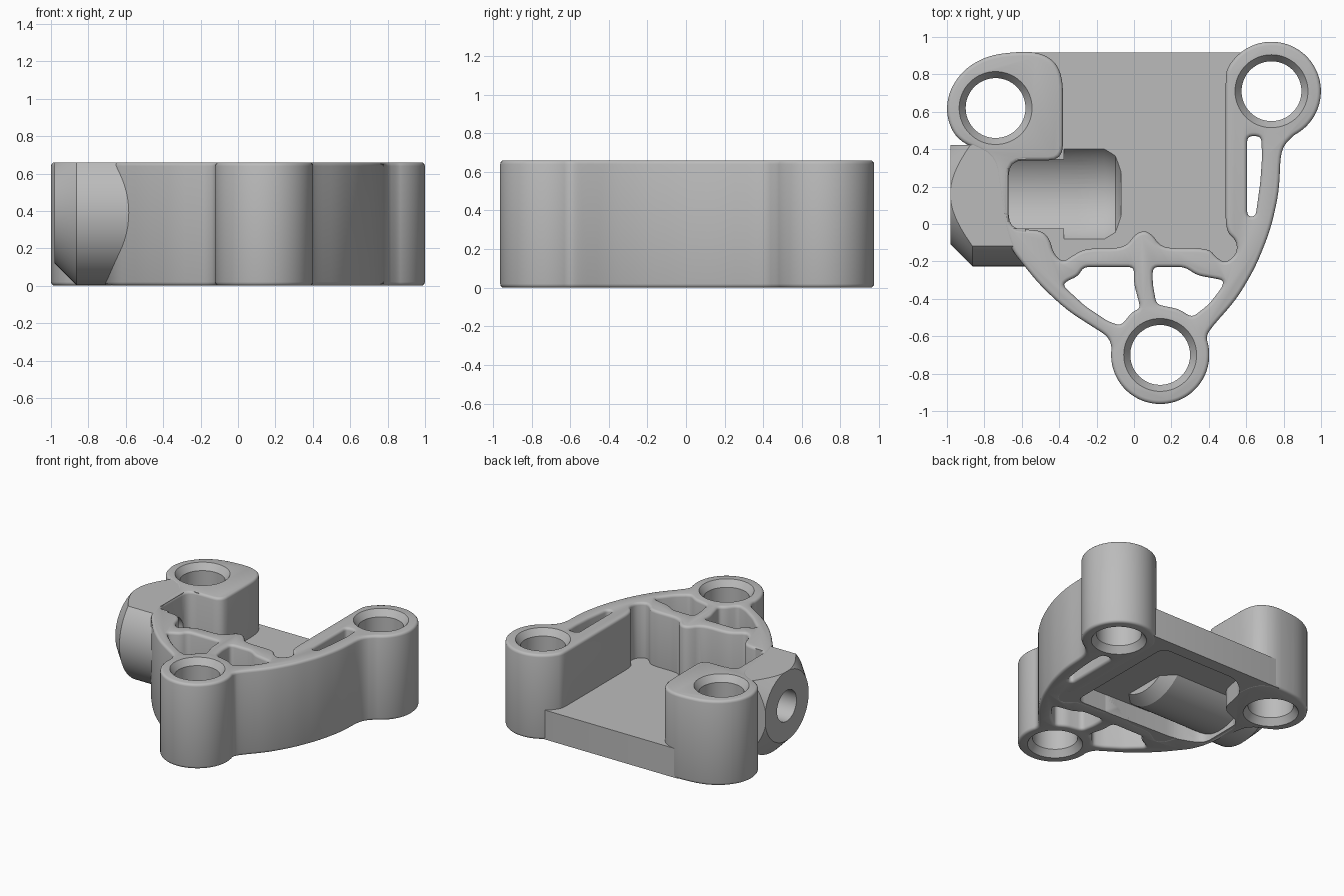
import bpy, bmesh
from math import sin, cos, pi, radians
from mathutils import Vector

HEIGHT, FILLET = 0.66, 0.02
PORT_Y, PORT_Z = 0.16, 0.39          # axis of the side port

old = bpy.data.objects.get("Cube")
if old:
    bpy.data.objects.remove(old, do_unlink=True)

grey = bpy.data.materials.new("cast_grey")
grey.use_nodes = True
grey.diffuse_color = (0.5, 0.5, 0.5, 1)
grey.node_tree.nodes["Principled BSDF"].inputs["Base Color"].default_value = (0.5, 0.5, 0.5, 1)


def arc(cx, cy, r, a0, a1, n=24):
    angles = [radians(a0 + (a1 - a0) * i / n) for i in range(n + 1)]
    return [(cx + r * cos(a), cy + r * sin(a)) for a in angles]


def circle(cx, cy, r, n=64):
    return arc(cx, cy, r, 0, 360, n)[:-1]


def soften(points, radius, steps=4):
    """Round every corner of a closed path; result runs counter-clockwise."""
    p = [Vector(q) for q in points]
    if sum(p[i - 1].cross(p[i]) for i in range(len(p))) < 0:
        p.reverse()
    out = []
    for i, c in enumerate(p):
        a, b = p[i - 1] - c, p[(i + 1) % len(p)] - c
        s = c + a * min(radius / a.length, 0.47)
        e = c + b * min(radius / b.length, 0.47)
        for k in range(steps + 1):
            t = k / steps
            out.append(s * (1 - t) ** 2 + c * 2 * t * (1 - t) + e * t * t)
    return out


def inset(path, d):
    out = []
    for i, c in enumerate(path):
        u = (c - path[i - 1]).normalized()
        v = (path[(i + 1) % len(path)] - c).normalized()
        n1, n2 = Vector((-u.y, u.x)), Vector((-v.y, v.x))
        out.append(c + (n1 + n2) * (d / max(1 + n1.dot(n2), 0.3)))
    return out


def loft(name, rings, along_x=False):
    """Solid through (path, height) rings, stacked on z or on x."""
    bm = bmesh.new()
    loops = []
    for path, h in rings:
        loops.append([bm.verts.new((h, q[0], q[1]) if along_x else (q[0], q[1], h)) for q in path])
    for lo, hi in zip(loops, loops[1:]):
        for i in range(len(lo)):
            bm.faces.new((lo[i - 1], lo[i], hi[i], hi[i - 1]))
    bm.faces.new(loops[0][::-1])
    bm.faces.new(loops[-1])
    bmesh.ops.recalc_face_normals(bm, faces=bm.faces)
    mesh = bpy.data.meshes.new(name)
    bm.to_mesh(mesh)
    bm.free()
    mesh.materials.append(grey)
    ob = bpy.data.objects.new(name, mesh)
    bpy.context.collection.objects.link(ob)
    return ob


def slab(name, path, z0, z1, sign=1, over=0.0):
    """Extrusion with rounded rims; sign -1 flares it, as a cutter."""
    rims = [(FILLET * (1 - sin(k * pi / 6)), FILLET * (1 - cos(k * pi / 6))) for k in range(4)]
    low = [(inset(path, sign * d), z0 + h) for d, h in rims]
    high = [(inset(path, sign * d), z1 - h) for d, h in reversed(rims)]
    if over:
        low.insert(0, (low[0][0], z0 - over))
        high.append((high[-1][0], z1 + over))
    return loft(name, low + high)


def combine(targets, other, operation):
    for target in targets:
        mod = target.modifiers.new("combine", 'BOOLEAN')
        mod.operation, mod.solver, mod.object = operation, 'EXACT', other
        bpy.context.view_layer.objects.active = target
        bpy.ops.object.modifier_apply(modifier=mod.name)
    bpy.data.objects.remove(other, do_unlink=True)


def trough(radius, half_angle, top=None):
    """Cross-section of a round-bottomed channel on the port axis."""
    pts = arc(PORT_Y, PORT_Z, radius, -90 - half_angle, -90 + half_angle, 32)
    if top:
        pts += [(pts[-1][0], top), (pts[0][0], top)]
    return pts


posts = [(-0.74, 0.62), (0.735, 0.71), (0.14, -0.70)]

# Wall: outer contour and pocket contour, open at the back
pocket = [(0.49, 0.77), (0.49, -0.04), (0.55, -0.09), (0.55, -0.16), (0.49, -0.21),
          (0.44, -0.18), (0.4, -0.13), (0.15, -0.13), (0.1, -0.06), (0.06, -0.035), (0.01, -0.05),
          (-0.05, -0.13), (-0.26, -0.13), (-0.33, -0.17), (-0.38, -0.205), (-0.43, -0.16),
          (-0.45, -0.08), (-0.5, -0.03), (-0.67, -0.03), (-0.67, 0.34), (-0.38, 0.34)]
left_lug = [(-0.38, 0.78), (-0.425, 0.875), (-0.52, 0.92), (-0.64, 0.92), (-0.78, 0.9), (-0.9, 0.835),
            (-0.98, 0.73), (-1.005, 0.62), (-0.985, 0.52), (-0.93, 0.44), (-0.75, 0.36)]
front_left = [(-0.7, 0), (-0.66, -0.13), (-0.59, -0.22), (-0.5, -0.33), (-0.36, -0.46),
              (-0.22, -0.55), (-0.14, -0.6)]
front_right = [(0.4, -0.57), (0.55, -0.4), (0.65, -0.23), (0.73, -0.03), (0.775, 0.17),
               (0.785, 0.4)]
contour = (arc(*posts[1], 0.265, -65, 155) + pocket + left_lug + front_left
           + arc(*posts[2], 0.263, 170, 380) + front_right)
body = slab("bracket_body", soften(contour, 0.08), 0, HEIGHT)

# Pocket floor, let into the wall
floor_path = [(-0.58, 0.917), (0.66, 0.917), (0.64, 0.7), (0.575, 0.6), (0.575, -0.208),
              (-0.42, -0.208), (-0.5, -0.1), (-0.68, -0.06), (-0.68, 0.4), (-0.6, 0.5)]
floor_shape = soften(floor_path, 0.03)
floor = loft("pocket_floor", [(floor_shape, 0.002), (floor_shape, 0.23)])

# Side port boss with a coned end, trimmed just under the top
boss = loft("port_boss", [(circle(PORT_Y, PORT_Z, r), x)
                          for r, x in ((0.27, -0.98), (0.387, -0.863), (0.387, -0.58))], True)
trim = loft("boss_trim", [([(-1.2, -0.5), (0, -0.5), (0, 0.423), (-1.2, 0.423)], z)
                          for z in (-0.1, 0.658)])
combine([boss], trim, 'INTERSECT')

# Hollow underside, with the channel housing showing in it
recess_path = [(0.42, 0.82), (-0.25, 0.82), (-0.4, 0.7), (-0.45, 0.45), (-0.66, 0.36), (-0.66, -0.02),
               (-0.45, -0.1), (0.42, -0.13)]
recess = soften(recess_path, 0.07)
combine([body, floor, boss], loft("recess", [(recess, -0.05), (recess, 0.14)]), 'DIFFERENCE')
housing = [(trough(r, 48), x) for r, x in ((0.36, -0.72), (0.36, -0.05), (0.3, 0.04))]
combine([floor], loft("channel_housing", housing, True), 'UNION')

# Channel in the floor, its narrow slot and the port bore
slot = [(trough(0.29, 39.6, 0.8), x) for x in (-0.673, -0.3)]
channel = [(trough(r, 85, 0.8), x) for r, x in ((0.29, -0.375), (0.29, -0.16), (0.26, -0.1), (0.2, -0.07))]
combine([floor, boss], loft("slot", slot, True), 'DIFFERENCE')
combine([floor], loft("channel", channel, True), 'DIFFERENCE')
bore = circle(PORT_Y, PORT_Z, 0.12, 40)
combine([body, boss], loft("bore", [(bore, -1.1), (bore, -0.5)], True), 'DIFFERENCE')

# Windows in the web
windows = [
    [(-0.27, -0.23), (0.0, -0.23), (0.0, -0.32), (0.035, -0.45), (-0.01, -0.47), (-0.07, -0.545),
     (-0.14, -0.52), (-0.26, -0.44), (-0.38, -0.33), (-0.36, -0.305), (-0.3, -0.28)],
    [(0.1, -0.23), (0.27, -0.23), (0.34, -0.275), (0.48, -0.30), (0.47, -0.34), (0.4, -0.43),
     (0.31, -0.5), (0.24, -0.455), (0.12, -0.43), (0.1, -0.32)],
    [(0.605, 0.47), (0.68, 0.47), (0.685, 0.36), (0.675, 0.22), (0.65, 0.04), (0.605, 0.04)]]
for path in windows:
    combine([body], slab("window", soften(path, 0.03), 0, HEIGHT, -1, 0.05), 'DIFFERENCE')

# Countersunk post holes
for x, y in posts:
    steps = [(0.195, -0.05), (0.195, 0), (0.16, 0.05), (0.16, HEIGHT - 0.05),
             (0.195, HEIGHT), (0.195, HEIGHT + 0.05)]
    combine([body, floor], loft("post_hole", [(circle(x, y, r), z) for r, z in steps]), 'DIFFERENCE')

bpy.ops.object.select_all(action='DESELECT')
for part in (body, floor, boss):
    part.select_set(True)
bpy.context.view_layer.objects.active = body
bpy.ops.object.shade_smooth_by_angle(angle=radians(33))
